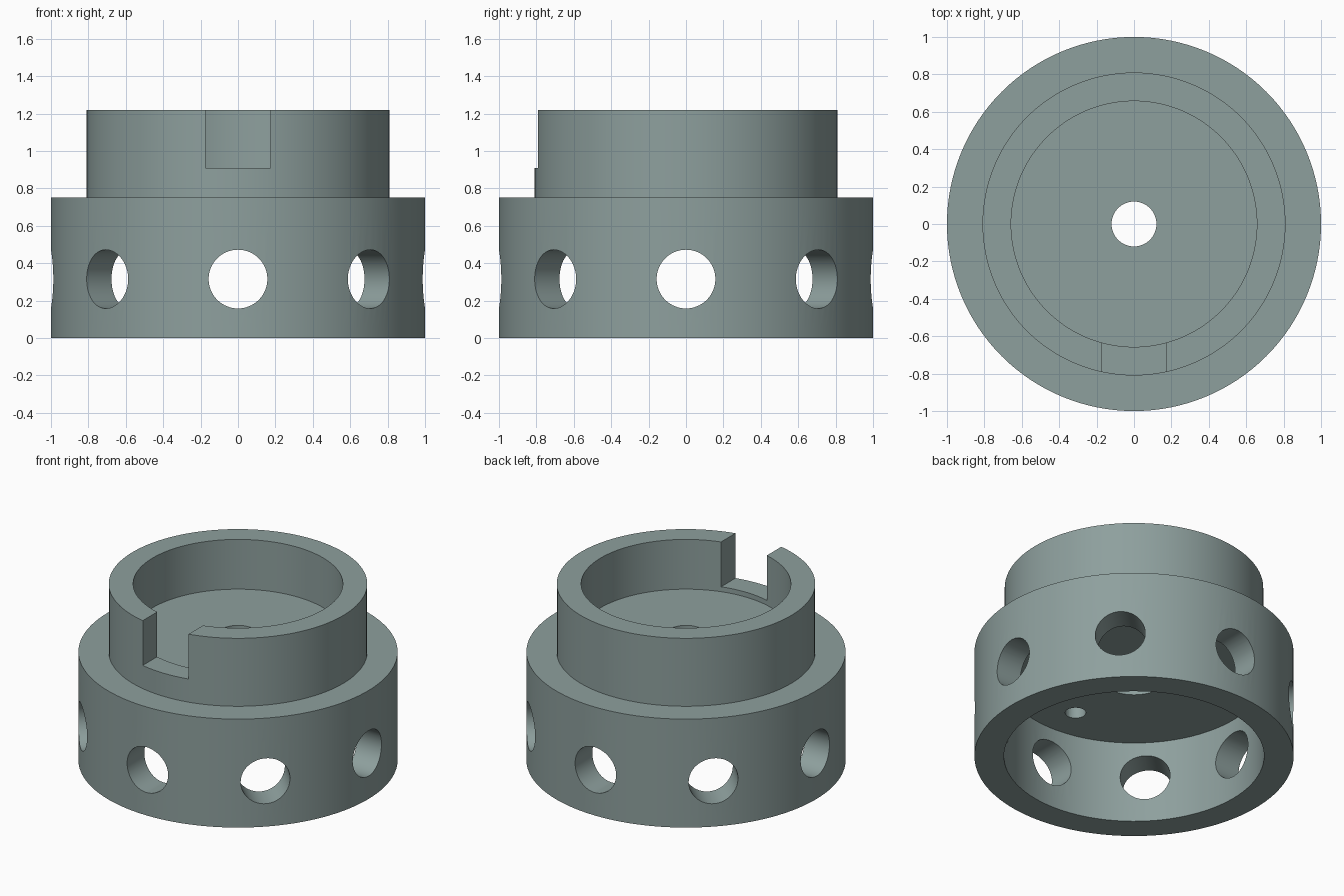
import bpy, bmesh, math
from mathutils import Matrix, Vector

cube = bpy.data.objects.get("Cube")
if cube:
    bpy.data.objects.remove(cube, do_unlink=True)

SEGMENTS = 128

# Single grey-green metal
metal = bpy.data.materials.new("grey_green_metal")
metal.use_nodes = True
colour = (0.27, 0.35, 0.34, 1)
metal.diffuse_color = colour
metal.node_tree.nodes["Principled BSDF"].inputs["Base Color"].default_value = colour


def make_object(name, bm):
    bmesh.ops.recalc_face_normals(bm, faces=bm.faces)
    mesh = bpy.data.meshes.new(name)
    bm.to_mesh(mesh)
    bm.free()
    mesh.materials.append(metal)
    obj = bpy.data.objects.new(name, mesh)
    bpy.context.collection.objects.link(obj)
    return obj


def lathe(name, profile):
    """Revolve a closed (radius, height) outline about the z axis."""
    bm = bmesh.new()
    verts = [bm.verts.new((r, 0, z)) for r, z in profile]
    edges = [bm.edges.new((v, verts[i - 1])) for i, v in enumerate(verts)]
    bmesh.ops.spin(bm, geom=verts + edges, cent=(0, 0, 0), axis=(0, 0, 1),
                   angle=math.tau, steps=SEGMENTS, use_merge=True)
    bmesh.ops.remove_doubles(bm, verts=bm.verts, dist=1e-5)
    return make_object(name, bm)


def cylinder(name, radius, depth, matrix, segments=64):
    bm = bmesh.new()
    bmesh.ops.create_cone(bm, cap_ends=True, segments=segments, radius1=radius,
                          radius2=radius, depth=depth, matrix=matrix)
    return make_object(name, bm)


def box(name, low, high):
    low, high = Vector(low), Vector(high)
    bm = bmesh.new()
    matrix = Matrix.Translation((low + high) / 2) @ Matrix.Diagonal((*(high - low), 1))
    bmesh.ops.create_cube(bm, size=1, matrix=matrix)
    return make_object(name, bm)


def cut(target, cutter):
    cutter.hide_render = True
    mod = target.modifiers.new("cut", "BOOLEAN")
    mod.operation = "DIFFERENCE"
    mod.solver = "EXACT"
    mod.object = cutter
    bpy.context.view_layer.objects.active = target
    bpy.ops.object.modifier_apply(modifier=mod.name)
    bpy.data.objects.remove(cutter, do_unlink=True)


# Stepped body: skirt, upper collar, dividing floor, counterbored centre hole
body = lathe("stepped_collar", [
    (1.0, 0), (1.0, 0.75), (0.81, 0.75), (0.81, 1.22),
    (0.657, 1.22), (0.657, 0.876), (0.12, 0.876), (0.12, 0.72),
    (0.21, 0.72), (0.21, 0.566), (0.815, 0.566), (0.815, 0),
])

# Eight radial holes through the skirt
for i in range(8):
    place = (Matrix.Rotation(i * math.tau / 8, 4, "Z")
             @ Matrix.Translation((0.93, 0, 0.315))
             @ Matrix.Rotation(math.pi / 2, 4, "Y"))
    cut(body, cylinder("side_hole_cutter", 0.157, 0.5, place))

# Blind pin hole in the underside of the floor
cut(body, cylinder("pin_hole_cutter", 0.065, 0.3,
                   Matrix.Translation((0, -0.57, 0.566)), 32))

# Key notch in the front of the upper collar
cut(body, box("notch_cutter", (-0.175, -1.1, 0.91), (0.175, -0.4, 1.5)))

# Smooth round walls with crisp edges
bpy.ops.object.select_all(action="DESELECT")
body.select_set(True)
bpy.context.view_layer.objects.active = body
bpy.ops.object.shade_smooth_by_angle(angle=math.radians(30))
